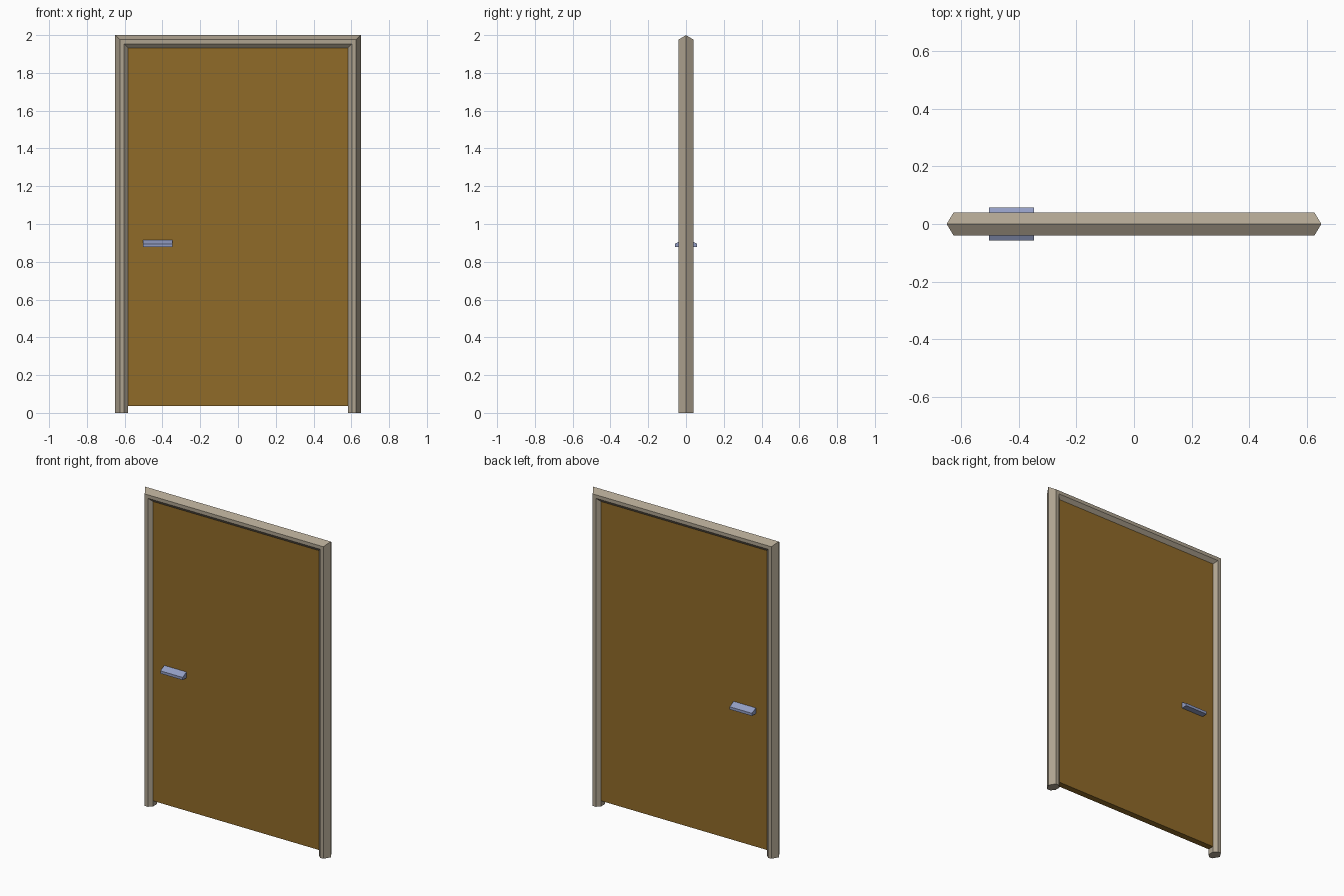
import bpy, bmesh

if "Cube" in bpy.data.objects:
    bpy.data.objects.remove(bpy.data.objects["Cube"])


def material(name, color):
    m = bpy.data.materials.new(name)
    m.diffuse_color = (*color, 1)
    m.use_nodes = True
    m.node_tree.nodes["Principled BSDF"].inputs["Base Color"].default_value = m.diffuse_color
    return m


def build(name, rings, mat):
    """Loft a closed profile through successive rings and cap both ends."""
    bm = bmesh.new()
    loops = [[bm.verts.new(p) for p in ring] for ring in rings]
    n = len(loops[0])
    for a, b in zip(loops, loops[1:]):
        for i in range(n):
            j = (i + 1) % n
            bm.faces.new((a[i], a[j], b[j], b[i]))
    bm.faces.new(loops[0])
    bm.faces.new(loops[-1])
    bmesh.ops.recalc_face_normals(bm, faces=bm.faces)
    mesh = bpy.data.meshes.new(name)
    bm.to_mesh(mesh)
    bm.free()
    mesh.materials.append(mat)
    obj = bpy.data.objects.new(name, mesh)
    bpy.context.collection.objects.link(obj)
    return obj


beige = material("painted_frame", (0.43, 0.37, 0.28))
brown = material("wood", (0.28, 0.145, 0.022))
blue = material("handle_metal", (0.29, 0.34, 0.55))

W, H, T = 0.65, 2.0, 0.02  # half width, height, half door thickness

# Frame: bevelled section (inset from outside, y) mitred around the opening
section = [(0, 0), (0.024, -0.04), (0.046, -0.04), (0.068, -T),
           (0.068, T), (0.046, 0.04), (0.024, 0.04)]
build("door_frame", [
    [(d - W, y, 0) for d, y in section],
    [(d - W, y, H - d) for d, y in section],
    [(W - d, y, H - d) for d, y in section],
    [(W - d, y, 0) for d, y in section],
], beige)

# Door panel, raised off the floor
panel = [(-T, 0.036), (T, 0.036), (T, H - 0.068), (-T, H - 0.068)]
build("door_panel", [[(x, y, z) for y, z in panel] for x in (-0.582, 0.582)], brown)

# Handles on both faces, with sloped tops
grip = [(T, 0.878), (0.058, 0.878), (0.058, 0.895), (T, 0.915)]
for name, side in (("front_handle", -1), ("back_handle", 1)):
    build(name, [[(x, side * y, z) for y, z in grip] for x in (-0.503, -0.347)], blue)
